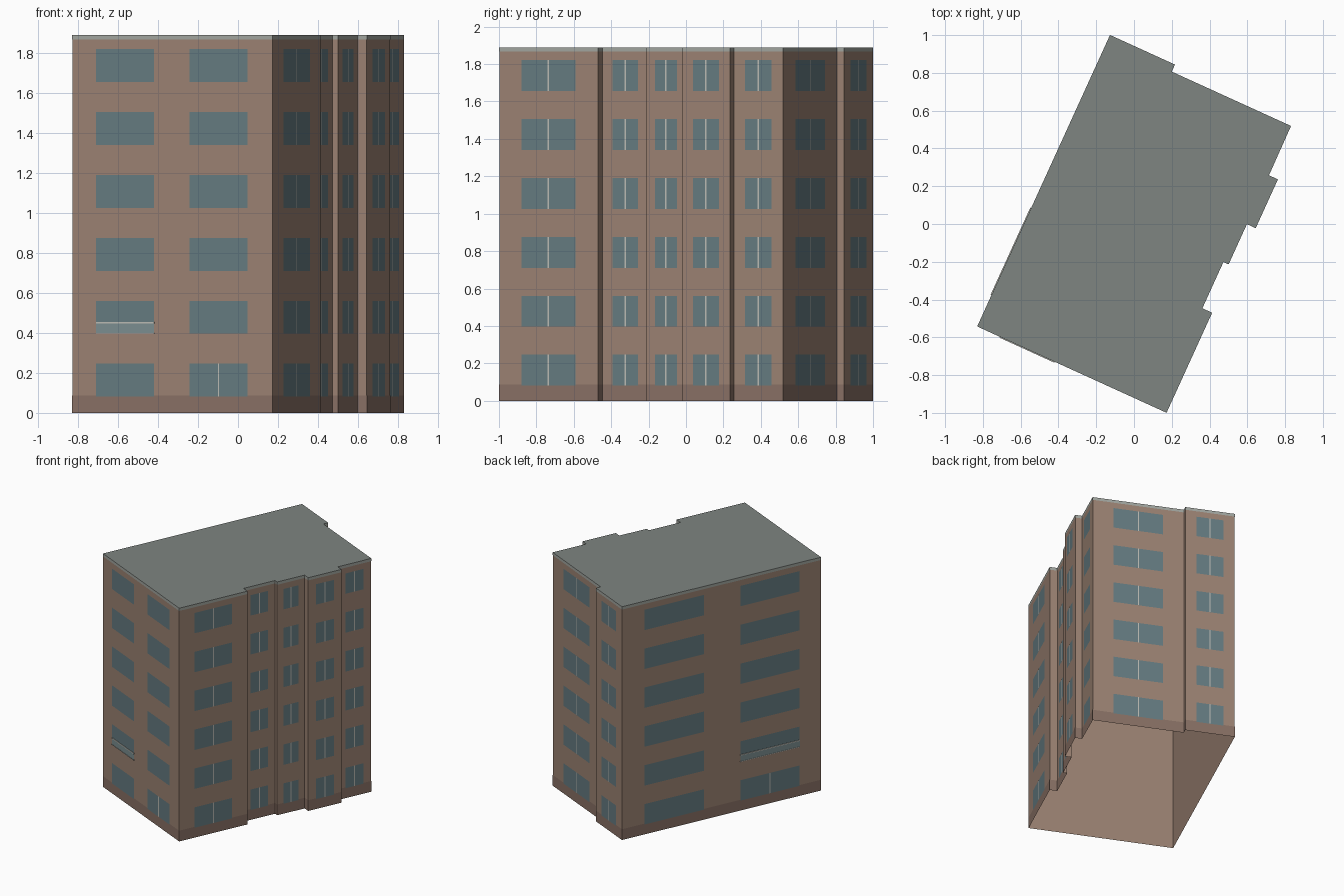
import bpy, math
from mathutils import Vector

if "Cube" in bpy.data.objects:
    bpy.data.objects.remove(bpy.data.objects["Cube"])

H = 1.89
ANG = math.radians(24.5)
U = Vector((math.cos(ANG), -math.sin(ANG), 0))   # along the front wall
V = Vector((math.sin(ANG), math.cos(ANG), 0))    # along the side walls
ORIGIN = Vector((-0.829, -0.542, 0))
UP = Vector((0, 0, 1))

# Footprint in building axes, anticlockwise from the front left corner
PLAN = [(0, 0), (1.1, 0), (1.1, 0.58), (1.043, 0.58), (1.043, 0.851), (1.073, 0.851),
        (1.073, 1.085), (1.124, 1.085), (1.124, 1.367), (1.072, 1.367), (1.07, 1.653),
        (0.376, 1.653), (0.376, 1.694), (0, 1.694)]
CORNERS = [ORIGIN + U * s + V * t for s, t in PLAN]
N = len(CORNERS)


def material(name, rgb):
    m = bpy.data.materials.new(name)
    m.diffuse_color = (*rgb, 1)
    m.use_nodes = True
    m.node_tree.nodes["Principled BSDF"].inputs["Base Color"].default_value = m.diffuse_color
    return m


BRICK = material("brick", (0.33, 0.225, 0.17))
PLINTH = material("plinth", (0.25, 0.165, 0.13))
ROOF = material("roof", (0.21, 0.235, 0.22))
TRIM = material("trim", (0.36, 0.38, 0.35))
GLASS = material("glass", (0.13, 0.20, 0.22))
PANEL = material("balcony_glass", (0.20, 0.27, 0.28))
FRAME = material("frame", (0.50, 0.50, 0.46))


def make(name, verts, faces, mat):
    me = bpy.data.meshes.new(name)
    me.from_pydata(verts, [], faces)
    me.materials.append(mat)
    ob = bpy.data.objects.new(name, me)
    bpy.context.collection.objects.link(ob)
    return ob


def wall_axes(i):
    a, b = CORNERS[i], CORNERS[(i + 1) % N]
    d = (b - a).normalized()
    return a, (b - a).length, d, Vector((d.y, -d.x, 0))


def outline(off):
    """Footprint pushed outwards by off, with mitred corners."""
    pts = []
    for i in range(N):
        n0, n1 = wall_axes(i - 1 if i else N - 1)[3], wall_axes(i)[3]
        pts.append(CORNERS[i] + (n0 + n1) * off / (1 + n0.dot(n1)))
    return pts


def band(name, z0, z1, off, mat):
    pts = outline(off)
    verts = [p + UP * z for z in (z0, z1) for p in pts]
    faces = [(i, (i + 1) % N, N + (i + 1) % N, N + i) for i in range(N)]
    return make(name, verts, faces, mat)


class Panels:
    """Collects flat panels and thin bars lying on the walls."""
    def __init__(self):
        self.v, self.f = [], []

    def add(self, wall, x0, x1, z0, z1, off, solid=False):
        a, _, d, n = wall_axes(wall)
        k = len(self.v)
        for o in ((off, 0) if solid else (off,)):
            self.v += [a + d * x + n * o + UP * z
                       for x, z in ((x0, z0), (x1, z0), (x1, z1), (x0, z1))]
        self.f.append((k, k + 1, k + 2, k + 3))
        if solid:
            self.f += [(k + i, k + 4 + i, k + 4 + (i + 1) % 4, k + (i + 1) % 4)
                       for i in range(4)]


# Shell, open underneath
band("walls", 0, H, 0, BRICK)
band("plinth_band", 0, 0.087, 0.001, PLINTH)
band("roof_trim", 1.867, H, 0.001, TRIM)
make("roof", [p + UP * H for p in outline(0.001)], [tuple(range(N))], ROOF)

glass, mullions, rails, balcony = Panels(), Panels(), Panels(), Panels()
# wall index: list of (start, end) fractions; long plain walls have two columns
LAYOUT = {0: [(0.12, 0.41), (0.587, 0.877)], 13: [(0.112, 0.411), (0.594, 0.893)]}
LAYOUT.update({w: [(0.225, 0.772)] for w in (1, 3, 5, 7, 9, 10, 12)})

for wall, columns in LAYOUT.items():
    length = wall_axes(wall)[1]
    for row in range(6):
        z = 0.081 + 0.315 * row
        for col, (f0, f1) in enumerate(columns):
            x0, x1 = f0 * length, f1 * length
            glass.add(wall, x0, x1, z, z + 0.165, 0.002)
            # Centre mullions everywhere on the stepped walls, one door on plain walls
            plain = len(columns) == 2
            if not plain or (row == 0 and col == 1):
                m = (x0 + x1) / 2
                mullions.add(wall, m - 0.004, m + 0.004, z, z + 0.165, 0.003)
            # Shallow balcony rail on the second floor
            if plain and row == 1 and col == (0 if wall == 0 else 1):
                balcony.add(wall, x0, x1, z, z + 0.055, 0.004)
                rails.add(wall, x0, x1, z + 0.05, z + 0.058, 0.006, True)
                rails.add(wall, x0, x1, z, z + 0.004, 0.006, True)

for name, p, mat in (("windows", glass, GLASS), ("window_mullions", mullions, FRAME),
                     ("balcony_rails", rails, FRAME), ("balcony_panels", balcony, PANEL)):
    make(name, p.v, p.f, mat)
